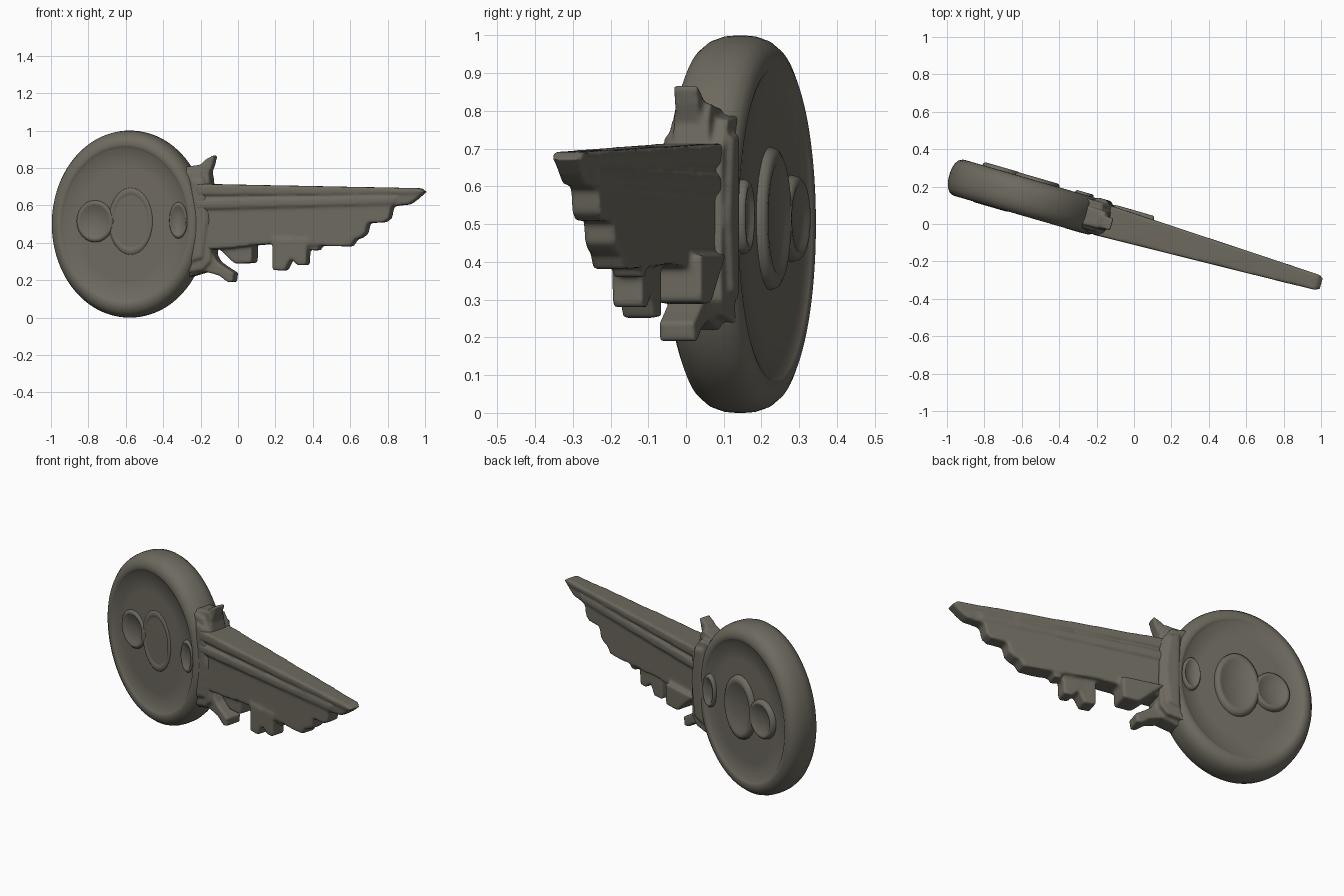
import bpy, bmesh, math

TILT = math.atan(0.29)          # the key is turned about z
CX, CY = -0.58, 0.14            # centre of the round bow

mat = bpy.data.materials.new("aged_metal")
mat.diffuse_color = (0.155, 0.143, 0.115, 1)


def to_u(x):
    """Front-view x to distance along the key."""
    return (x - CX) / math.cos(TILT)


def finish(name, bm):
    bmesh.ops.recalc_face_normals(bm, faces=bm.faces)
    for f in bm.faces:
        f.smooth = True
    me = bpy.data.meshes.new(name)
    bm.to_mesh(me)
    bm.free()
    me.materials.append(mat)
    ob = bpy.data.objects.new(name, me)
    bpy.context.collection.objects.link(ob)
    ob.location = (CX, CY, 0)
    ob.rotation_euler = (0, 0, -TILT)
    return ob


def lathe(name, half, x, z, su, sz, shift, n=64):
    """Oval disc from a radius/depth half profile, mirrored front to back about shift."""
    prof = half + [(r, -d) for r, d in reversed(half)]
    bm = bmesh.new()
    rings = []
    for r, d in prof:
        rings.append([bm.verts.new((to_u(x) + su * r * math.cos(2 * math.pi * i / n), d + shift,
                                    z + sz * r * math.sin(2 * math.pi * i / n)))
                      for i in range(n)])
    for a, b in zip(rings, rings[1:]):
        for i in range(n):
            j = (i + 1) % n
            bm.faces.new((a[i], a[j], b[j], b[i]))
    bm.faces.new(rings[0])
    bm.faces.new(rings[-1])
    return finish(name, bm)


def slab(bm, pts, half, shift=0.0):
    """Front-view outline extruded both ways; half gives the half thickness at x."""
    f = [bm.verts.new((to_u(x), shift - half(x), z)) for x, z in pts]
    b = [bm.verts.new((to_u(x), shift + half(x), z)) for x, z in pts]
    bm.faces.new(f)
    bm.faces.new(b[::-1])
    for i in range(len(pts)):
        j = (i + 1) % len(pts)
        bm.faces.new((f[i], b[i], b[j], f[j]))


def soften(ob, voxel, steps):
    m = ob.modifiers.new("fuse", 'REMESH')
    m.mode = 'VOXEL'
    m.voxel_size = voxel
    m.use_smooth_shade = True
    s = ob.modifiers.new("round", 'SMOOTH')
    s.factor = 0.5
    s.iterations = steps


# Round bow with a soft raised rim
lathe("bow", [(0.02, 0.091), (0.30, 0.091), (0.405, 0.089), (0.413, 0.096), (0.425, 0.100),
              (0.445, 0.099), (0.47, 0.088), (0.488, 0.066), (0.498, 0.036),
              (0.5, 0.012)], CX, 0.5, 0.85, 1.0, 0.004, 96)

# Raised details on both faces of the bow
dish = [(0.05, 0.098), (0.70, 0.098), (0.78, 0.106), (0.88, 0.107), (0.97, 0.098), (1.0, 0.08)]
lathe("centre_boss", dish, -0.55, 0.515, 0.13, 0.19, 0.014, 32)
lathe("small_boss", [(r, d + 0.004) for r, d in dish], -0.74, 0.515, 0.105, 0.115, 0.012, 24)
lathe("slot_boss", dish, -0.295, 0.52, 0.052, 0.10, 0.010, 24)


def blade_half(x):
    return 0.085 - 0.039 * (x + 0.1)


# Blade: stepped lower edge plus two lengthwise rails
bm = bmesh.new()
slab(bm, [(-0.22, 0.715), (-0.1, 0.71), (0.98, 0.69), (1.003, 0.672), (0.955, 0.63),
          (0.92, 0.605), (0.83, 0.595), (0.815, 0.53), (0.79, 0.51), (0.70, 0.505), (0.69, 0.45),
          (0.66, 0.425), (0.635, 0.42), (0.61, 0.38), (0.44, 0.385), (0.205, 0.395),
          (0.08, 0.385), (-0.04, 0.37), (-0.22, 0.36)], lambda x: 0.82 * blade_half(x))
slab(bm, [(-0.2, 0.715), (0.98, 0.692), (0.99, 0.67), (0.9, 0.665), (-0.2, 0.655)], blade_half)
slab(bm, [(-0.2, 0.63), (0.86, 0.645), (0.84, 0.61), (-0.2, 0.58)], blade_half)

# Teeth below the blade, all narrower than it
for pts, half, shift in (
        ([(0.20, 0.42), (0.20, 0.255), (0.265, 0.25), (0.295, 0.31), (0.30, 0.42)], 0.046, -0.022),
        ([(0.28, 0.42), (0.29, 0.325), (0.33, 0.28), (0.38, 0.28), (0.385, 0.42)], 0.044, -0.018),
        ([(0.385, 0.42), (0.40, 0.36), (0.44, 0.36), (0.45, 0.42)], 0.04, 0.0),
        ([(-0.15, 0.42), (-0.05, 0.325), (-0.01, 0.288), (0.08, 0.292), (0.085, 0.42)],
         0.066, 0.032)):
    slab(bm, pts, lambda x: half, shift)
soften(finish("blade", bm), 0.008, 10)

# Collar between bow and blade, with a pointed spike above and below
bm = bmesh.new()
slab(bm, [(-0.23, 0.74), (-0.17, 0.73), (-0.145, 0.52), (-0.17, 0.32), (-0.23, 0.30)],
     lambda x: 0.098, 0.012)
slab(bm, [(-0.30, 0.79), (-0.19, 0.78), (-0.15, 0.72), (-0.13, 0.69), (-0.125, 0.40),
          (-0.13, 0.30), (-0.17, 0.255), (-0.30, 0.23)], lambda x: 0.08, 0.01)
slab(bm, [(-0.31, 0.80), (-0.21, 0.815), (-0.165, 0.82), (-0.145, 0.78), (-0.135, 0.70),
          (-0.13, 0.36), (-0.10, 0.30), (-0.05, 0.265), (-0.01, 0.24), (-0.015, 0.19),
          (-0.045, 0.19), (-0.09, 0.225), (-0.16, 0.245), (-0.31, 0.20)], lambda x: 0.05)
slab(bm, [(-0.21, 0.80), (-0.165, 0.845), (-0.112, 0.875), (-0.125, 0.82), (-0.15, 0.75)],
     lambda x: 0.034, -0.008)
soften(finish("collar", bm), 0.008, 9)
